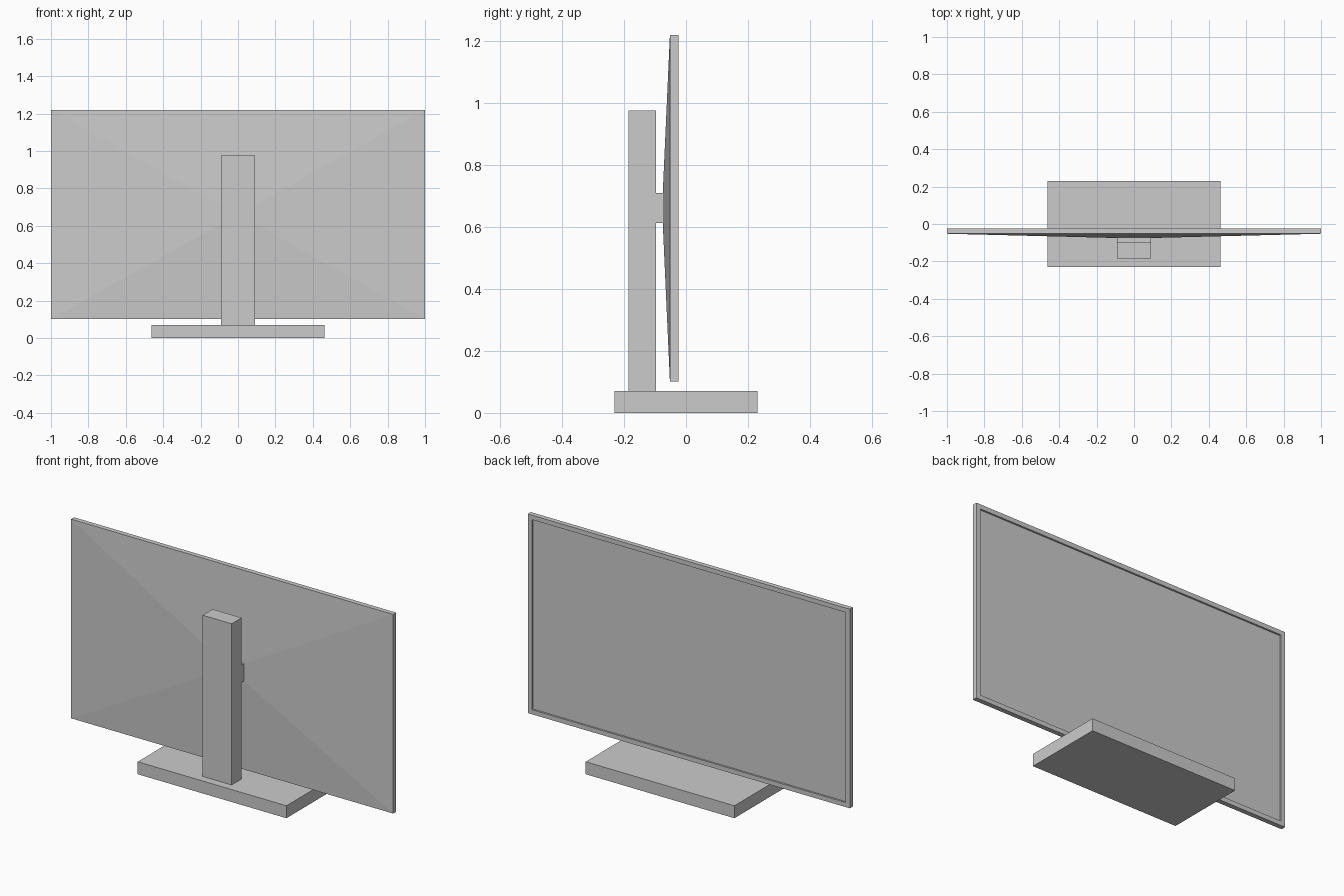
import bpy, bmesh
from mathutils import Vector

if "Cube" in bpy.data.objects:
    bpy.data.objects.remove(bpy.data.objects["Cube"])

grey = bpy.data.materials.new("plain_grey")
grey.diffuse_color = (0.6, 0.6, 0.6, 1)
grey.use_nodes = True
grey.node_tree.nodes["Principled BSDF"].inputs["Base Color"].default_value = grey.diffuse_color


def finish(name, bm):
    bmesh.ops.recalc_face_normals(bm, faces=bm.faces)
    mesh = bpy.data.meshes.new(name)
    bm.to_mesh(mesh)
    bm.free()
    mesh.materials.append(grey)
    obj = bpy.data.objects.new(name, mesh)
    bpy.context.collection.objects.link(obj)
    return obj


def box_bm(lo, hi):
    lo, hi = Vector(lo), Vector(hi)
    bm = bmesh.new()
    bmesh.ops.create_cube(bm, size=1)
    bmesh.ops.scale(bm, vec=hi - lo, verts=bm.verts)
    bmesh.ops.translate(bm, vec=(lo + hi) / 2, verts=bm.verts)
    return bm


# Stand: foot, upright column and the arm joining the column to the screen
finish("base", box_bm((-0.462, -0.23, 0), (0.462, 0.23, 0.07)))
finish("column", box_bm((-0.09, -0.185, 0.07), (0.09, -0.097, 0.975)))
finish("mount_arm", box_bm((-0.09, -0.097, 0.612), (0.09, -0.075, 0.71)))

# Display housing with a recessed screen on the +y side
bm = box_bm((-1, -0.052, 0.102), (1, -0.025, 1.22))
bm.normal_update()
screen = next(f for f in bm.faces if f.normal.y > 0.9)
back = next(f for f in bm.faces if f.normal.y < -0.9)
bmesh.ops.inset_region(bm, faces=[screen], thickness=0.036)
inner = bmesh.ops.extrude_discrete_faces(bm, faces=[screen])["faces"][0]
bmesh.ops.translate(bm, vec=(0, -0.01, 0), verts=inner.verts)

# Shallow pyramid back tapering to the mount
tip = bmesh.ops.extrude_discrete_faces(bm, faces=[back])["faces"][0]
for v in tip.verts:
    v.co = (0.09 if v.co.x > 0 else -0.09, -0.075,
            0.71 if v.co.z > 0.66 else 0.612)
finish("display_panel", bm)
